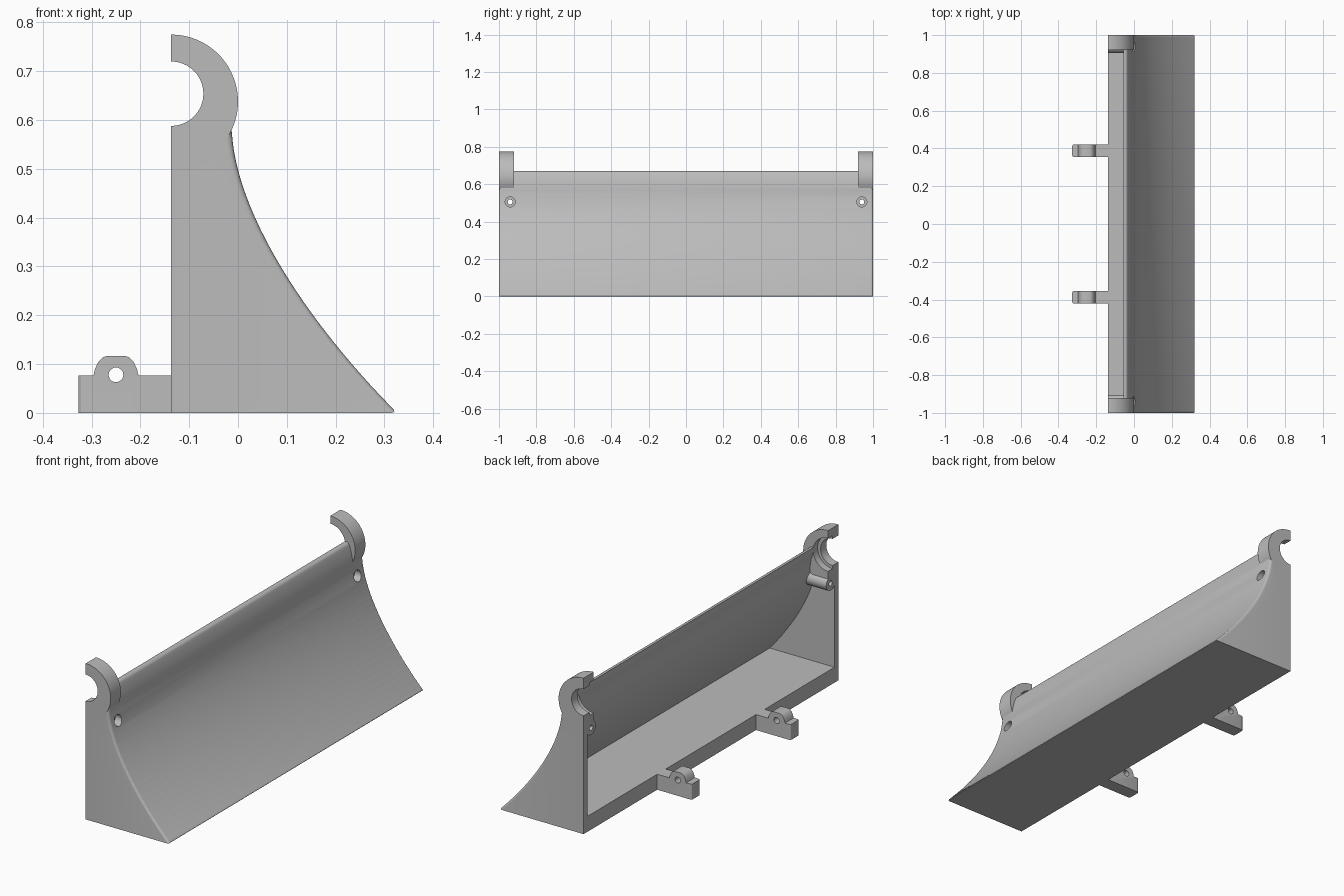
import bpy, bmesh, math
from mathutils import Vector

if "Cube" in bpy.data.objects:
    bpy.data.objects.remove(bpy.data.objects["Cube"])

BACK, FLOOR, SHELL, WALL = -0.137, 0.077, 0.026, 0.03

grey = bpy.data.materials.new("plain grey")
grey.use_nodes = True
grey.diffuse_color = (0.5, 0.5, 0.5, 1)
grey.node_tree.nodes["Principled BSDF"].inputs["Base Color"].default_value = (0.5, 0.5, 0.5, 1)


def prism(name, pts, a, b, axis="y", round_edges=None, radius=0.0, segments=5):
    """Extrude a 2D outline along an axis, optionally rounding chosen edges."""
    bm = bmesh.new()
    place = (lambda p, t: (p[0], t, p[1])) if axis == "y" else (lambda p, t: (t, p[0], p[1]))
    lo = [bm.verts.new(place(p, a)) for p in pts]
    hi = [bm.verts.new(place(p, b)) for p in pts]
    bm.faces.new(lo)
    bm.faces.new(hi[::-1])
    for i in range(len(pts)):
        j = (i + 1) % len(pts)
        bm.faces.new((lo[j], lo[i], hi[i], hi[j]))
    bmesh.ops.recalc_face_normals(bm, faces=bm.faces[:])
    if round_edges:
        bm.normal_update()
        chosen = [e for e in bm.edges if round_edges(e)]
        bmesh.ops.bevel(bm, geom=chosen, offset=radius, segments=segments,
                        profile=0.5, affect="EDGES", clamp_overlap=True)
        bmesh.ops.recalc_face_normals(bm, faces=bm.faces[:])
    mesh = bpy.data.meshes.new(name)
    bm.to_mesh(mesh)
    bm.free()
    mesh.materials.append(grey)
    ob = bpy.data.objects.new(name, mesh)
    bpy.context.collection.objects.link(ob)
    return ob


def circle(cx, cz, r, start=0, sweep=360, n=64):
    count = n if sweep == 360 else n + 1
    angles = [math.radians(start + sweep * i / n) for i in range(count)]
    return [(cx + r * math.cos(t), cz + r * math.sin(t)) for t in angles]


def combine(ob, other, operation):
    """Boolean two parts and discard the second."""
    mod = ob.modifiers.new("combine", "BOOLEAN")
    mod.object, mod.operation, mod.solver = other, operation, "EXACT"
    bpy.context.view_layer.objects.active = ob
    bpy.ops.object.modifier_apply(modifier=mod.name)
    bpy.data.objects.remove(other)


def smooth(ob):
    bpy.ops.object.select_all(action="DESELECT")
    ob.select_set(True)
    bpy.context.view_layer.objects.active = ob
    bpy.ops.object.shade_smooth_by_angle(angle=math.radians(30))


# Swept front curve, from the toe up to the leaning top lip
ctrl = [Vector(p) for p in ((0.326, 0), (0.156, 0.17), (-0.005, 0.40), (-0.013, 0.58))]
curve = []
for i in range(25):
    t = i / 24
    s = 1 - t
    curve.append(ctrl[0] * s**3 + ctrl[1] * 3 * s * s * t + ctrl[2] * 3 * s * t * t + ctrl[3] * t**3)
curve += [Vector((-0.018, 0.61)), Vector((-0.026, 0.64)), Vector((-0.037, 0.67))]

# Inner face of the shell, offset from the front curve
inner = []
for i, p in enumerate(curve):
    d = (curve[min(i + 1, len(curve) - 1)] - curve[max(i - 1, 0)]).normalized()
    inner.append(p + Vector((-d.y, d.x)) * SHELL)
k = next(i for i, p in enumerate(inner) if p.y > FLOOR)
f = (FLOOR - inner[k - 1].y) / (inner[k].y - inner[k - 1].y)
inner = [inner[k - 1].lerp(inner[k], f)] + inner[k:]


def end_of_curve(e):
    return (all(abs(abs(v.co.y) - 1) < 1e-5 for v in e.verts)
            and any(g.normal.x > 0.1 for g in e.link_faces))


# Body with rounded front edges, hollowed from the back
body = prism("curved_body", [(BACK, 0)] + curve + [(BACK, 0.67)], -1, 1,
             round_edges=end_of_curve, radius=0.035)
cavity = [(-0.3, FLOOR)] + inner + [(inner[-1].x, 0.9), (-0.3, 0.9)]
combine(body, prism("cavity", cavity, -1 + WALL, 1 - WALL), "DIFFERENCE")

# Hooks and screw bosses at both ends
for side in (-1, 1):
    a, b = sorted((side * 0.92, side))
    combine(body, prism("hook", circle(BACK, 0.638, 0.137, -90, 180), a, b), "UNION")
    boss = circle(side * 0.94, 0.505, 0.035, n=32)
    combine(body, prism("boss", boss, BACK, -0.02, "x"), "UNION")

# Roller seat: through bore with a wider step on the inside
combine(body, prism("bore", circle(BACK, 0.654, 0.066), -1.1, 1.1), "DIFFERENCE")
combine(body, prism("seat", circle(BACK, 0.654, 0.082), -0.955, 0.955), "DIFFERENCE")

# Countersunk screw holes
for side in (-1, 1):
    for r, start in ((0.027, -0.035), (0.013, -0.3)):
        hole = circle(side * 0.94, 0.505, r, n=32)
        combine(body, prism("screw_hole", hole, start, 0.2, "x"), "DIFFERENCE")
smooth(body)

# Rear mounting tabs with a pierced lug
hump = [(0.046, FLOOR), (0.043, 0.09), (0.036, 0.105), (0.027, 0.114), (0.018, 0.117)]
LUG = -0.25
outline = ([(-0.327, 0), (BACK, 0), (BACK, FLOOR)] + [(LUG + x, z) for x, z in hump]
           + [(LUG - x, z) for x, z in reversed(hump)] + [(-0.327, FLOOR)])


def rear_corner(e):
    return (all(v.co.x < -0.326 for v in e.verts)
            and abs(e.verts[0].co.z - e.verts[1].co.z) > 0.05)


for label, y in (("left", 0.388), ("right", -0.388)):
    tab = prism("mounting_tab_" + label, outline, y - 0.034, y + 0.034,
                round_edges=rear_corner, radius=0.01, segments=3)
    combine(tab, prism("pin_hole", circle(LUG, 0.078, 0.015, n=32), y - 0.1, y + 0.1), "DIFFERENCE")
    smooth(tab)
